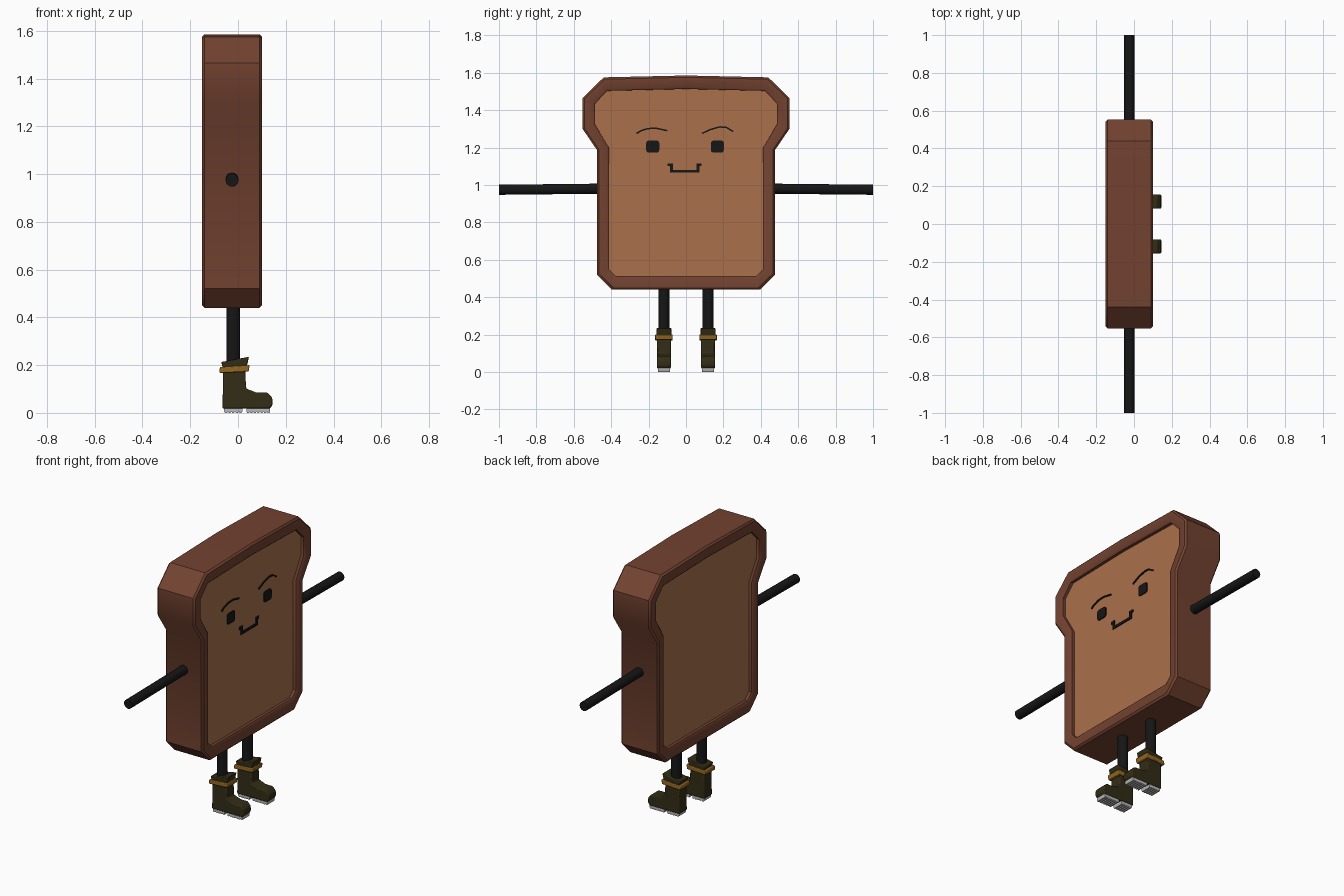
import bpy, bmesh, math
from mathutils import Vector

if "Cube" in bpy.data.objects:
    bpy.data.objects.remove(bpy.data.objects["Cube"])


def material(name, rgb):
    m = bpy.data.materials.new(name)
    m.diffuse_color = (*rgb, 1)
    m.use_nodes = True
    m.node_tree.nodes["Principled BSDF"].inputs["Base Color"].default_value = m.diffuse_color
    return m


CRUST = material("crust_brown", (0.17, 0.055, 0.03))
CRUMB = material("crumb_tan", (0.40, 0.165, 0.07))
BLACK = material("black", (0.008, 0.008, 0.008))
BOOT = material("boot_olive", (0.032, 0.026, 0.008))
GOLD = material("band_gold", (0.30, 0.14, 0.015))
SOLE = material("sole_grey", (0.5, 0.5, 0.5))


def finish(bm, name, mat, bevel=0, angle=35):
    bmesh.ops.recalc_face_normals(bm, faces=bm.faces)
    me = bpy.data.meshes.new(name)
    bm.to_mesh(me)
    bm.free()
    ob = bpy.data.objects.new(name, me)
    bpy.context.collection.objects.link(ob)
    me.materials.append(mat)
    if bevel:
        b = ob.modifiers.new("bevel", 'BEVEL')
        b.width, b.segments = bevel, 2
    bpy.ops.object.select_all(action='DESELECT')
    ob.select_set(True)
    bpy.context.view_layer.objects.active = ob
    bpy.ops.object.shade_smooth_by_angle(angle=math.radians(angle))
    return ob


def loft(name, rings, mat, closed=False, bevel=0, angle=35):
    """Bridge equal-length rings; cap the ends unless the loop closes on itself."""
    bm = bmesh.new()
    vs = [[bm.verts.new(p) for p in r] for r in rings]
    n = len(vs[0])
    pairs = list(zip(vs, vs[1:])) + ([(vs[-1], vs[0])] if closed else [])
    for a, b in pairs:
        for i in range(n):
            j = (i + 1) % n
            bm.faces.new((a[i], a[j], b[j], b[i]))
    if not closed:
        bm.faces.new(vs[0])
        bm.faces.new(vs[-1])
    return finish(bm, name, mat, bevel, angle)


def yz_ring(pts, x):
    return [(x, y, z) for y, z in pts]


def xz_prism(name, pts, y, half, mat, bevel=0):
    return loft(name, [[(px, y + s * half, pz) for px, pz in pts] for s in (-1, 1)], mat, bevel=bevel)


def rod(name, a, b, r, mat, sides=16):
    a, b = Vector(a), Vector(b)
    bm = bmesh.new()
    bmesh.ops.create_cone(bm, cap_ends=True, segments=sides, radius1=r, radius2=r, depth=(b - a).length)
    rot = (b - a).to_track_quat('Z', 'Y').to_matrix()
    bmesh.ops.rotate(bm, verts=bm.verts, matrix=rot)
    bmesh.ops.translate(bm, verts=bm.verts, vec=(a + b) / 2)
    return finish(bm, name, mat)


def stroke(name, pts, w, x0, x1, mat):
    """Flat mitred line drawn on the face."""
    P = [Vector(p) for p in pts]
    left, right = [], []
    for i, p in enumerate(P):
        d0 = (P[i] - P[i - 1]).normalized() if i else (P[1] - P[0]).normalized()
        d1 = (P[i + 1] - P[i]).normalized() if i < len(P) - 1 else d0
        n0, n1 = Vector((-d0.y, d0.x)), Vector((-d1.y, d1.x))
        m = (n0 + n1) / (1 + n0.dot(n1)) * w / 2
        left.append(p + m)
        right.append(p - m)
    loop = left + right[::-1]
    return loft(name, [yz_ring(loop, x) for x in (x0, x1)], mat)


def mirrored(half):
    """Right half outline from bottom to top, closed with its mirror."""
    return half + [(-y, z) for y, z in reversed(half) if y]


# Bread slice: crust frame with recessed crumb on both sides
outer = mirrored([(0.395, 0.44), (0.475, 0.52), (0.475, 1.185), (0.553, 1.30),
                  (0.553, 1.465), (0.44, 1.575), (0, 1.585)])
lip = mirrored([(0.388, 0.45), (0.465, 0.526), (0.465, 1.188), (0.543, 1.303),
                (0.543, 1.46), (0.436, 1.565), (0, 1.575)])
rim = mirrored([(0.385, 0.502), (0.424, 0.54), (0.424, 1.198), (0.497, 1.32),
                (0.497, 1.438), (0.425, 1.513), (0, 1.523)])
inner = mirrored([(0.376, 0.514), (0.413, 0.55), (0.413, 1.2), (0.487, 1.324),
                  (0.487, 1.434), (0.42, 1.503), (0, 1.513)])
F, B, D = 0.10, -0.15, 0.025
loft("crust", [yz_ring(inner, B + D), yz_ring(inner, B + 0.008), yz_ring(rim, B), yz_ring(lip, B),
               yz_ring(outer, B + 0.01), yz_ring(outer, F - 0.01), yz_ring(lip, F),
               yz_ring(rim, F), yz_ring(inner, F - 0.008), yz_ring(inner, F - D)],
     CRUST, closed=True, angle=40)
loft("crumb", [yz_ring(inner, B + D), yz_ring(inner, F - D)], CRUMB)

# Face features
X0, X1 = F - D - 0.005, F - D + 0.006
for side, cy in (("left", -0.178), ("right", 0.168)):
    eye = []
    for k, (sy, sz) in enumerate(((1, 1), (-1, 1), (-1, -1), (1, -1))):
        for t in range(4):
            a = math.radians(90 * k + 30 * t)
            eye.append((cy + sy * 0.021 + 0.014 * math.cos(a), 1.205 + sz * 0.018 + 0.014 * math.sin(a)))
    loft(side + "_eye", [yz_ring(eye, x) for x in (X0, X1)], BLACK)
stroke("left_eyebrow", [(-0.265, 1.275), (-0.24, 1.29), (-0.205, 1.301), (-0.16, 1.303), (-0.10, 1.29)],
       0.008, X0, X1, BLACK)
stroke("right_eyebrow", [(0.085, 1.275), (0.13, 1.296), (0.18, 1.31), (0.215, 1.308), (0.253, 1.285)],
       0.008, X0, X1, BLACK)
stroke("mouth", [(-0.098, 1.108), (-0.078, 1.108), (-0.078, 1.073), (0.064, 1.073), (0.064, 1.108), (0.084, 1.108)],
       0.015, X0, X1, BLACK)

# Limbs and boots
for side, s in (("left", -1), ("right", 1)):
    rod(side + "_arm", (-0.025, s * 0.44, 0.98), (-0.025, s, 0.974), 0.027, BLACK)
    y = s * 0.118
    rod(side + "_leg", (-0.02, y, 0.19), (-0.02, y, 0.47), 0.029, BLACK)
    xz_prism(side + "_boot", [(-0.065, 0.018), (0.135, 0.018), (0.145, 0.035), (0.143, 0.065), (0.122, 0.086),
                              (0.075, 0.086), (0.034, 0.102), (0.03, 0.18), (-0.062, 0.175)],
             y, 0.037, BOOT, 0.006)
    xz_prism(side + "_boot_cuff", [(-0.062, 0.18), (0.036, 0.19), (0.046, 0.235), (-0.07, 0.213)],
             y, 0.041, BOOT, 0.004)
    xz_prism(side + "_boot_band", [(-0.078, 0.167), (0.044, 0.173), (0.049, 0.2), (-0.076, 0.192)],
             y, 0.047, GOLD, 0.004)
    # Heel and forefoot soles with tread bars
    for part, x0, x1, n in (("heel", -0.058, 0.018, 5), ("forefoot", 0.035, 0.135, 7)):
        step = (x1 - x0) / n
        pts = [(x1, 0.02), (x0, 0.02)]
        for i in range(n):
            a = x0 + i * step
            pts += [(a, 0.006), (a + step * 0.25, 0.0), (a + step * 0.75, 0.0)]
        pts.append((x1, 0.006))
        xz_prism(side + "_" + part + "_sole", pts, y, 0.033, SOLE)
